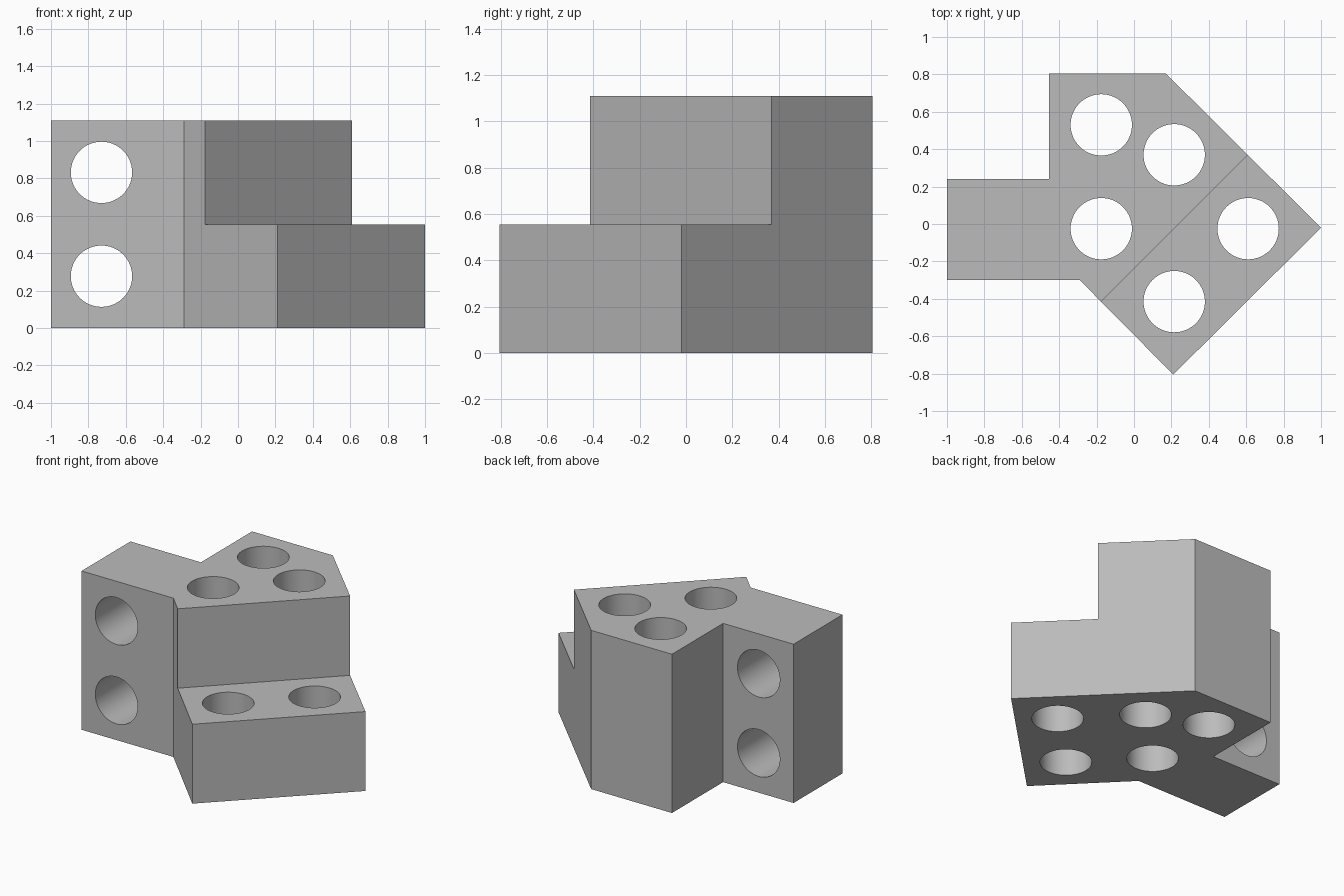
import bpy
import bmesh
from mathutils import Matrix, Vector

cube = bpy.data.objects.get("Cube")
if cube:
    bpy.data.objects.remove(cube, do_unlink=True)

HEIGHT = 1.11
STEP = HEIGHT / 2
HOLE_RADIUS = 0.164

grey = bpy.data.materials.new("plain grey")
grey.use_nodes = True
color = (0.5, 0.5, 0.5, 1)
grey.diffuse_color = color
grey.node_tree.nodes["Principled BSDF"].inputs["Base Color"].default_value = color


def add_object(name, bm):
    bmesh.ops.recalc_face_normals(bm, faces=bm.faces)
    mesh = bpy.data.meshes.new(name)
    bm.to_mesh(mesh)
    bm.free()
    mesh.materials.append(grey)
    obj = bpy.data.objects.new(name, mesh)
    bpy.context.collection.objects.link(obj)
    return obj


def prism(name, outline, bottom, top):
    bm = bmesh.new()
    face = bm.faces.new([bm.verts.new((x, y, bottom)) for x, y in outline])
    result = bmesh.ops.extrude_face_region(bm, geom=[face])
    verts = [v for v in result["geom"] if isinstance(v, bmesh.types.BMVert)]
    bmesh.ops.translate(bm, verts=verts, vec=(0, 0, top - bottom))
    return add_object(name, bm)


def drill(bm, center, turn=Matrix()):
    bmesh.ops.create_cone(bm, cap_ends=True, segments=64, radius1=HOLE_RADIUS,
                          radius2=HOLE_RADIUS, depth=3,
                          matrix=Matrix.Translation(center) @ turn)


# Bracket body: side arm joined to a block with a diagonal front
step_start, step_end = Vector((-0.175, -0.415)), Vector((0.61, 0.37))
body = prism("bracket_body", [
    (-1, -0.3), (-0.29, -0.3), (0.21, -0.805), (1, -0.02),
    (0.17, 0.805), (-0.455, 0.805), (-0.455, 0.24), (-1, 0.24)], 0, HEIGHT)

# Diagonal step cutter
along = (step_end - step_start).normalized() * 0.3
across = Vector((along.y, -along.x)) * 3
step_cutter = prism("step_cutter", [
    step_start - along, step_start - along + across,
    step_end + along + across, step_end + along], STEP, HEIGHT + 0.3)

# Vertical holes in the block, horizontal holes in the arm
bm = bmesh.new()
for x, y in [(-0.175, 0.53), (0.215, 0.37), (-0.175, -0.025),
             (0.61, -0.025), (0.215, -0.415)]:
    drill(bm, (x, y, STEP))
for z in (STEP / 2, STEP * 1.5):
    drill(bm, (-0.73, 0, z), Matrix.Rotation(1.5707963, 4, "X"))
hole_cutter = add_object("hole_cutter", bm)

bpy.ops.object.select_all(action="DESELECT")
body.select_set(True)
bpy.context.view_layer.objects.active = body
for cutter in (step_cutter, hole_cutter):
    cutter.hide_render = True
    cut = body.modifiers.new(cutter.name, "BOOLEAN")
    cut.operation = "DIFFERENCE"
    cut.solver = "EXACT"
    cut.object = cutter
    bpy.ops.object.modifier_apply(modifier=cut.name)
    bpy.data.objects.remove(cutter, do_unlink=True)

bpy.ops.object.shade_smooth_by_angle(angle=0.5)
